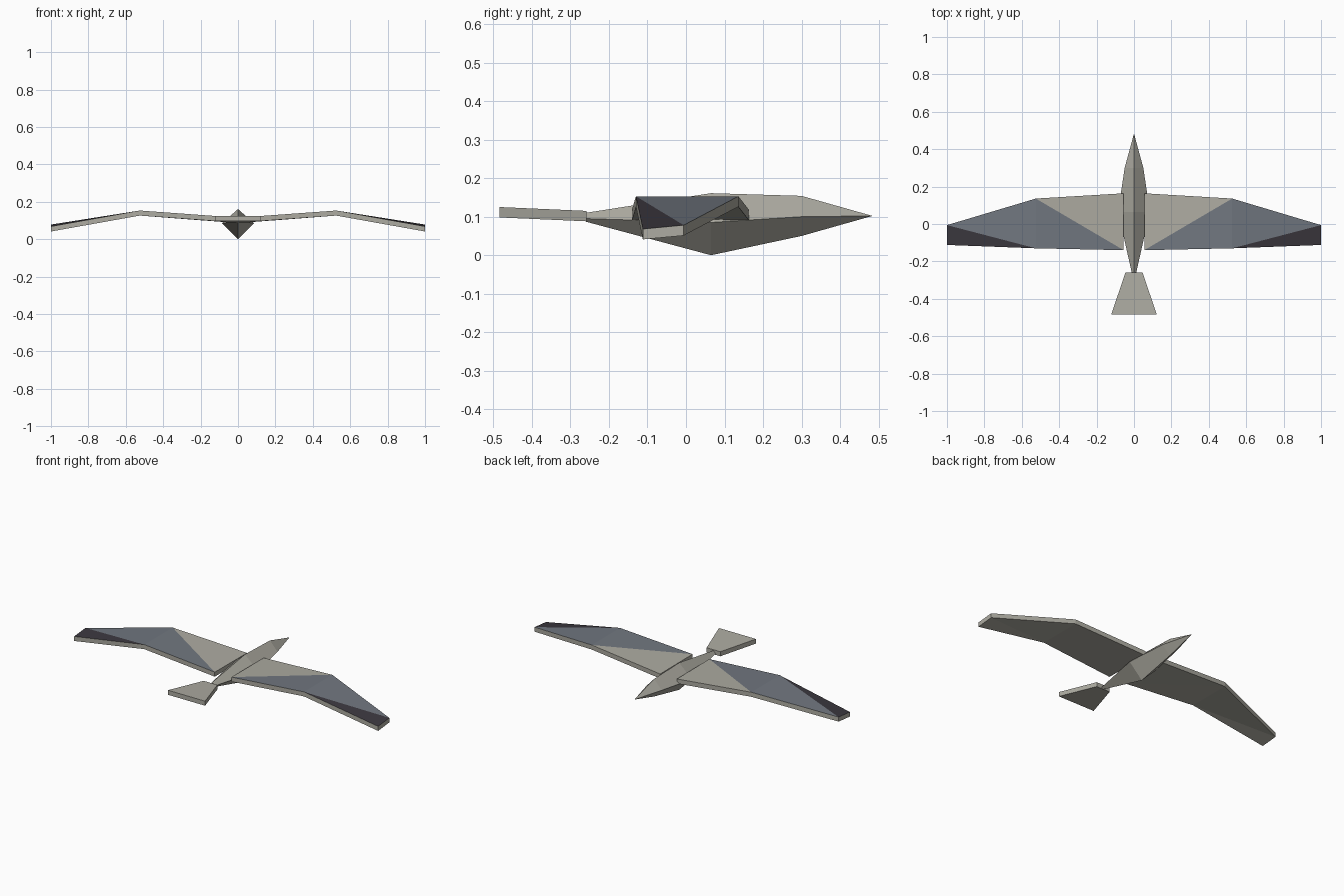
import bpy, bmesh

if "Cube" in bpy.data.objects:
    bpy.data.objects.remove(bpy.data.objects["Cube"])


def material(name, rgb):
    m = bpy.data.materials.new(name)
    m.diffuse_color = (*rgb, 1)
    m.use_nodes = True
    m.node_tree.nodes["Principled BSDF"].inputs["Base Color"].default_value = m.diffuse_color
    return m


MATS = [material("pale_stone", (0.42, 0.41, 0.36)),
        material("slate_grey", (0.165, 0.185, 0.215)),
        material("charcoal", (0.045, 0.04, 0.05))]


def finish(name, verts, faces, mats=()):
    """Make a flat-shaded object; mats gives colours of the first faces."""
    me = bpy.data.meshes.new(name)
    me.from_pydata(verts, [], faces)
    for m in MATS:
        me.materials.append(m)
    for i, c in enumerate(mats):
        me.polygons[i].material_index = c
    bm = bmesh.new()
    bm.from_mesh(me)
    bmesh.ops.recalc_face_normals(bm, faces=bm.faces)
    bm.to_mesh(me)
    bm.free()
    ob = bpy.data.objects.new(name, me)
    bpy.context.collection.objects.link(ob)
    return ob


def slab(name, top, top_faces, outline, thick, mats=()):
    """Plate with the given top surface, dropped straight down by thick."""
    n = len(top)
    verts = top + [(x, y, z - thick) for x, y, z in top]
    faces = [list(f) for f in top_faces]
    faces += [[i + n for i in reversed(f)] for f in top_faces]
    for a, b in zip(outline, outline[1:] + outline[:1]):
        faces.append([a, b, b + n, a + n])
    return finish(name, verts, faces, mats)


# Body: diamond sections (y, half width, bottom z, side z, top z) plus a beak tip
sections = [(-0.26, 0.012, 0.087, 0.095, 0.11),
            (0.065, 0.085, 0.0, 0.085, 0.161),
            (0.30, 0.05, 0.05, 0.10, 0.154)]
verts, faces = [], [[3, 2, 1, 0]]
for y, w, zb, zs, zt in sections:
    verts += [(0, y, zb), (w, y, zs), (0, y, zt), (-w, y, zs)]
for s in (0, 4):
    for i in range(4):
        j = (i + 1) % 4
        faces.append([s + i, s + j, s + 4 + j, s + 4 + i])
verts.append((0, 0.484, 0.102))
faces += [[8 + i, 8 + (i + 1) % 4, 12] for i in range(4)]
finish("body", verts, faces)

# Wings: leading and trailing points at root, elbow and tip,
# each panel split on its diagonal into two colours
for side, name in ((1, "right_wing"), (-1, "left_wing")):
    top = [(0.055, 0.164, 0.117), (0.055, -0.14, 0.119),
           (0.525, 0.136, 0.153), (0.525, -0.13, 0.153),
           (1.0, -0.006, 0.078), (1.0, -0.112, 0.068)]
    top = [(side * x, y, z) for x, y, z in top]
    tris = [(0, 1, 2), (1, 3, 2), (2, 3, 4), (3, 5, 4)]
    slab(name, top, tris, [0, 1, 3, 5, 4, 2], 0.027, [0, 1, 1, 2])

# Tail fan: flat wedge widening backwards
slab("tail", [(-0.045, -0.258, 0.115), (0.045, -0.258, 0.115),
              (0.122, -0.484, 0.125), (-0.122, -0.484, 0.125)],
     [(0, 1, 2, 3)], [0, 1, 2, 3], 0.027)
